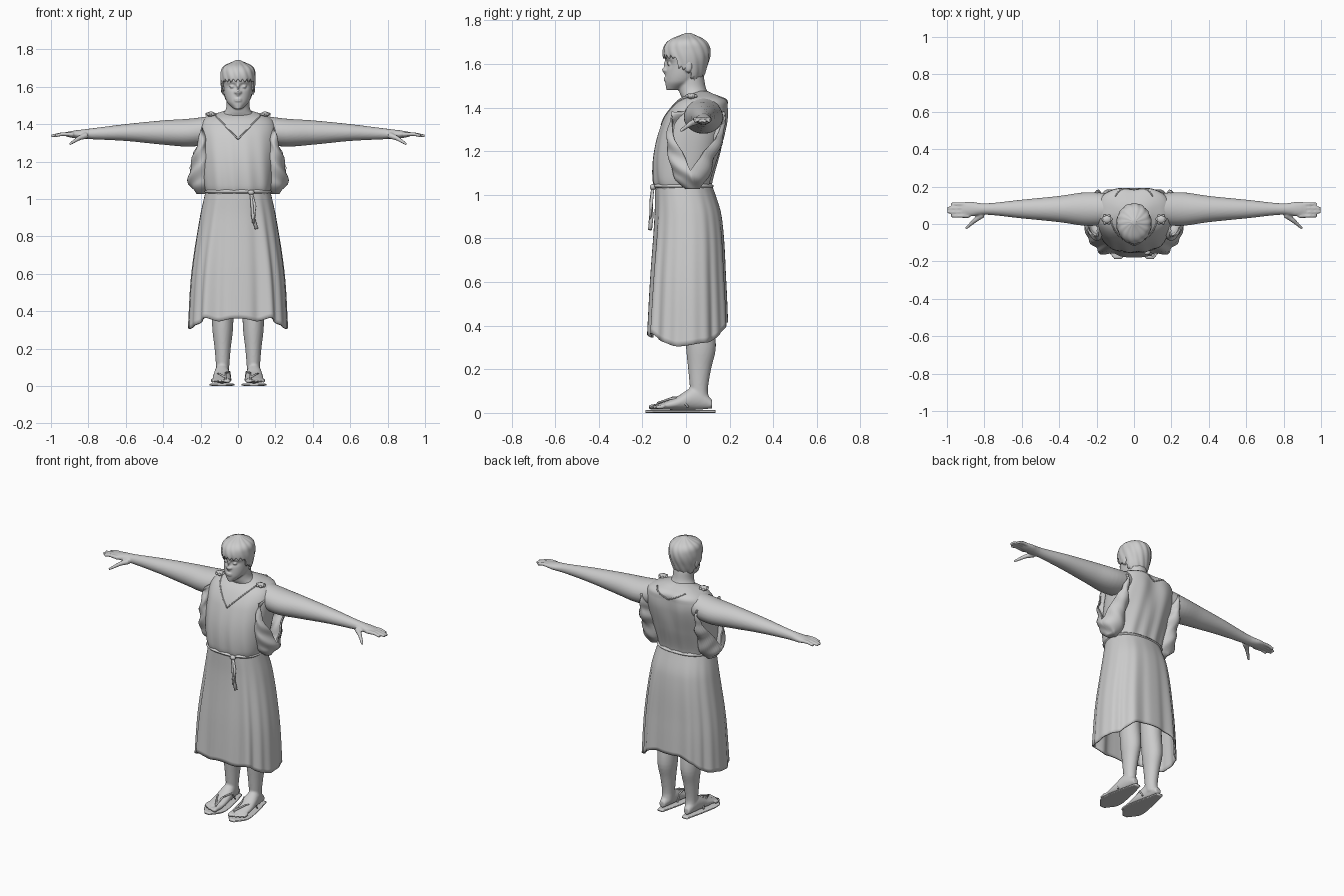
import bpy, bmesh, math
from math import sin, cos, pi, exp
from mathutils import Vector, Matrix
from mathutils.bvhtree import BVHTree

if "Cube" in bpy.data.objects:
    bpy.data.objects.remove(bpy.data.objects["Cube"])

GREY = (0.6, 0.6, 0.6, 1)
stone = bpy.data.materials.new("plain_grey")
stone.use_nodes = True
stone.diffuse_color = GREY
stone.node_tree.nodes["Principled BSDF"].inputs["Base Color"].default_value = GREY


def sample(rows, s):
    """Smoothly interpolate the half width, low and high of rows at station s."""
    last = len(rows) - 1
    i = 0
    while i < last - 1 and s > rows[i + 1][0]:
        i += 1
    a, b = rows[i], rows[i + 1]
    span = b[0] - a[0]
    k = min(max((s - a[0]) / span, 0), 1)

    def slope(j, column):
        p, q = rows[max(j - 1, 0)], rows[min(j + 1, last)]
        return (q[column] - p[column]) / (q[0] - p[0]) * span

    def blend(column):
        rest = 1 - k
        return (a[column] * (1 + 2 * k) * rest * rest + slope(i, column) * k * rest * rest
                + b[column] * k * k * (3 - 2 * k) - slope(i + 1, column) * k * k * rest)
    return [blend(column) for column in range(1, 4)]


def loft(bm, rows, axis="z", centre=0, n=2, seg=40, steps=30, lo=None, hi=None, ease=1,
         tweak=None, caps=(True, True)):
    """Skin rows of (station, half width, low, high) along an axis."""
    rings = []
    for j in range(steps + 1):
        ring = []
        for i in range(seg):
            a = 2 * pi * i / seg
            start = lo(a) if lo else rows[0][0]
            end = hi(a) if hi else rows[-1][0]
            s = start + (end - start) * (1 - (1 - j / steps) ** ease)
            half, low, high = sample(rows, s)
            u = centre + half * math.copysign(abs(cos(a)) ** (2 / n), cos(a))
            v = (low + high) / 2 + (high - low) / 2 * math.copysign(abs(sin(a)) ** (2 / n), sin(a))
            p = Vector({"z": (u, v, s), "x": (s, u, v), "y": (u, s, v)}[axis])
            ring.append(bm.verts.new(tweak(p, a) if tweak else p))
        rings.append(ring)
    skin(bm, rings, caps)


def skin(bm, rings, caps=(True, True)):
    count = len(rings[0])
    for r, q in zip(rings, rings[1:]):
        for i in range(count):
            k = (i + 1) % count
            bm.faces.new((r[i], r[k], q[k], q[i]))
    for wanted, ring in zip(caps, (rings[0], rings[-1])):
        if wanted:
            bm.faces.new(ring)


def tube(bm, points, radius, taper=1.0, seg=10):
    """Round tube whose radius changes by the taper factor towards its end."""
    points = [Vector(p) for p in points]
    last = len(points) - 1
    rings = []
    for i, p in enumerate(points):
        along = points[min(i + 1, last)] - points[max(i - 1, 0)]
        turned = along.to_track_quat("Z", "Y")
        r = radius * (1 + (taper - 1) * i / last)
        angles = [2 * pi * k / seg for k in range(seg)]
        rings.append([bm.verts.new(p + turned @ Vector((r * cos(a), r * sin(a), 0))) for a in angles])
    skin(bm, rings)


def blob(bm, place, size):
    bmesh.ops.create_uvsphere(bm, u_segments=14, v_segments=8, radius=1,
                              matrix=Matrix.Translation(place) @ Matrix.Diagonal((*size, 1)))


def finish(name, bm, mirror=False, voxel=0, thick=0):
    bmesh.ops.recalc_face_normals(bm, faces=bm.faces)
    mesh = bpy.data.meshes.new(name)
    bm.to_mesh(mesh)
    bm.free()
    mesh.materials.append(stone)
    for face in mesh.polygons:
        face.use_smooth = True
    ob = bpy.data.objects.new(name, mesh)
    bpy.context.collection.objects.link(ob)
    if mirror:
        ob.modifiers.new("mirror", "MIRROR").use_mirror_merge = False
    if voxel:
        fuse = ob.modifiers.new("fuse", "REMESH")
        fuse.mode, fuse.voxel_size, fuse.use_smooth_shade = "VOXEL", voxel, True
        soften = ob.modifiers.new("soften", "SMOOTH")
        soften.iterations = 2
    if thick:
        cloth = ob.modifiers.new("cloth", "SOLIDIFY")
        cloth.thickness, cloth.offset = thick, 0


def bump(distance, width):
    return exp(-(distance / width) ** 2)


def from_front(a):
    """Degrees between direction a and straight ahead, on either side."""
    return abs((math.degrees(a) + 90 + 180) % 360 - 180)


# Head, neck and face
skull = [(1.48, .02, -.09, -.03), (1.52, .06, -.095, .05), (1.6, .08, -.09, .09),
         (1.66, .083, -.095, .1), (1.7, .07, -.07, .08), (1.73, .01, 0, .02)]
EYE = Vector((.032, -.078, 1.6))


def sockets(p, a):
    if p.y < 0:
        p.y += .012 * bump(abs(p.x) - EYE.x, .02) * bump(p.z - EYE.z, .014)
        p.y -= .004 * bump(p.z - EYE.z - .025, .01)
    return p


bm = bmesh.new()
loft(bm, skull, seg=64, steps=50, tweak=sockets)
loft(bm, [(1.41, .14, 0, .16), (1.47, .07, -.03, .1), (1.55, .06, -.04, .08)])
tube(bm, [(0, -.09, 1.62), (0, -.095, 1.6), (0, -.103, 1.575), (0, -.09, 1.56)], .006, taper=2)
for lip_height in (1.525, 1.534):
    blob(bm, (0, -.094, lip_height), (.02, .008, .005))
for side in (-1, 1):
    blob(bm, (side * .012, -.094, 1.57), (.008, .01, .007))
    blob(bm, (side * EYE.x, EYE.y, EYE.z), (.014, .009, .008))
    blob(bm, (side * .083, .01, 1.59), (.009, .02, .03))
finish("head", bm, voxel=.005)


# Cropped hair with a ragged fringe
def hairline(a):
    angle = from_front(a)
    temple = min(max(angle - 58, 0) / 16, 1)
    nape = min(max(angle - 95, 0) / 30, 1)
    return 1.632 - .05 * temple * (1 - nape) - .1 * nape + .008 * sin(a * 23)


def locks(p, a):
    middle = Vector((0, 0, 1.62))
    return middle + (p - middle) * (1.07 + .02 * sin(a * 14 + p.z * 60) * min(1, (1.74 - p.z) * 12))


bm = bmesh.new()
loft(bm, skull, seg=120, steps=24, lo=hairline, ease=2, tweak=locks, caps=(False, True))
finish("hair", bm, thick=.008)

# Arms and hands
bm = bmesh.new()
loft(bm, [(.1, .08, 1.3, 1.45), (.25, .09, 1.28, 1.43), (.4, .07, 1.29, 1.42), (.6, .05, 1.31, 1.4),
          (.8, .03, 1.32, 1.375), (.88, .04, 1.325, 1.365), (.92, .035, 1.335, 1.357)],
     axis="x", centre=.08)
for k in range(4):
    y, tip = .043 + .021 * k, 1 - .01 * (k - 1.5) ** 2
    tube(bm, [(.88, y, 1.345), (.94, y, 1.347), (tip, y, 1.337)], .012, taper=.7)
tube(bm, [(.81, .05, 1.34), (.85, .02, 1.325), (.9, -.025, 1.293)], .018, taper=.4)
finish("arms", bm, mirror=True, voxel=.006)

# Legs, feet and toes
bm = bmesh.new()
loft(bm, [(.05, .033, .03, .11), (.1, .035, .02, .1), (.2, .043, .01, .115), (.3, .055, 0, .137),
          (.45, .06, -.01, .125), (.8, .08, -.06, .13)], centre=.082)
loft(bm, [(-.13, .05, .015, .04), (-.05, .05, .014, .07), (.05, .036, .014, .12), (.12, .02, .02, .06)],
     axis="y", centre=.086)
for k in range(5):
    x, tip = .053 + .021 * k, -.17 + .002 * k * k
    tube(bm, [(x, -.1, .03), (x, tip + .01, .027), (x, tip, .023)], .01 if k else .015, taper=.7)
finish("legs", bm, mirror=True, voxel=.007)

# Sandal soles and straps
bm = bmesh.new()
loft(bm, [(-.186, .02, 0, .014), (-.12, .065, 0, .014), (0, .052, 0, .014), (.136, .02, 0, .014)],
     axis="y", centre=.086, n=4)
finish("sandal_soles", bm, mirror=True)
bm = bmesh.new()
toe_post = (.066, -.13, .045)
tube(bm, [(.04, .03, .03), (.045, 0, .075), (.065, -.06, .07), toe_post, (.066, -.14, .02)], .005)
tube(bm, [(.13, .01, .025), (.12, -.02, .065), (.1, -.07, .066), toe_post], .005)
finish("sandal_straps", bm, mirror=True)


# Tunic bodice, gently creased and bloused over the belt
def creases(p, a):
    p.y += .004 * min(1, max(0, 1.42 - p.z) * 3) * sin(p.x * 75 + 6 * p.z)
    if p.y > .1:
        p.y -= .018 * bump(p.x, .05) * bump(p.z - 1.36, .12)
    return p


bm = bmesh.new()
loft(bm, [(1, .16, -.13, .11), (1.07, .18, -.15, .12), (1.2, .195, -.145, .16), (1.33, .205, -.11, .195),
          (1.4, .2, -.07, .197), (1.44, .165, -.03, .185), (1.475, .06, .04, .1)],
     n=2.5, seg=96, steps=40, tweak=creases)
tree = BVHTree.FromBMesh(bm)
finish("tunic_bodice", bm)


# Neckline hems laid on the bodice, front and back
def on_bodice(x, z, side):
    hit = tree.ray_cast(Vector((x, side, z)), Vector((0, -side, 0)))[0]
    return hit or Vector((x, .06, z))


bm = bmesh.new()
for side, width, low in ((-1, .125, 1.32), (1, .1, 1.4)):
    for flip in (-1, 1):
        path = [on_bodice(flip * width * k / 10, low + (1.45 - low) * k / 10, side) for k in range(11)]
        tube(bm, path, .004, seg=6)
finish("neckline_hem", bm)


# Hanging armhole drapes
def drape_lip(a):
    outward = abs((math.degrees(a) + 180) % 360 - 180)
    return 1.11 + .27 * min(1, outward / 85)


def ripple(p, a):
    p.x += .005 * sin(p.z * 70 + 3 * a)
    p.y += .004 * sin(p.z * 55 + 2 * a)
    return p


bm = bmesh.new()
loft(bm, [(1.03, .02, 0, .06), (1.08, .065, -.05, .1), (1.15, .06, -.07, .12),
          (1.25, .05, -.085, .165), (1.4, 0, -.06, .18)], centre=.195,
     hi=drape_lip, tweak=ripple, caps=(True, False))
finish("armhole_drapes", bm, mirror=True, thick=.008)

# Skirt with deep pleats and an uneven hem; each fold is degrees from the front and depth
FOLDS = ((10, .03), (21, -.06), (35, .12), (55, .03), (125, -.04), (150, .05), (167, -.05))


def hem(a):
    rise = .11 if sin(a) > 0 else .045
    return .31 + rise * abs(sin(a)) ** 2.5 + .03 * bump(from_front(a) - 35, 9) + .006 * sin(7 * a)


def pleat(p, a):
    drop = max(0, 1.04 - p.z) ** .7
    depth = sum(amount * bump(from_front(a) - place, 7) for place, amount in FOLDS)
    scale = 1 + drop * (1.2 * depth + .01 * sin(a * 19))
    return Vector((p.x * scale, p.y * scale, p.z))


bm = bmesh.new()
loft(bm, [(.3, .263, -.175, .195), (.6, .245, -.16, .182), (.9, .2, -.14, .16), (1.05, .167, -.138, .114)],
     n=2.3, seg=180, lo=hem, tweak=pleat, caps=(False, False))
finish("tunic_skirt", bm, thick=.008)

# Cord belt with its hanging knot
bm = bmesh.new()
loft(bm, [(1.03, .17, -.144, .118), (1.04, .18, -.154, .127), (1.05, .17, -.144, .118)],
     n=2.5, seg=80, steps=6, caps=(False, False))
knot = (.07, -.152, 1.035)
blob(bm, knot, (.018, .014, .014))
tube(bm, [knot, (.075, -.16, .97), (.08, -.158, .9), (.1, -.165, .84)], .007, taper=1.4)
tube(bm, [knot, (.09, -.16, .96), (.083, -.163, .87)], .007, taper=1.3)
finish("cord_belt", bm)

# Shoulder brooches ringed with beads
bm = bmesh.new()
brooch = Vector((.145, .025, 1.453))
blob(bm, brooch, (.026, .022, .014))
for k in range(6):
    a = k * pi / 3
    blob(bm, brooch + Vector((cos(a), sin(a), 0)) * .022, (.008, .008, .008))
finish("shoulder_brooches", bm, mirror=True)
